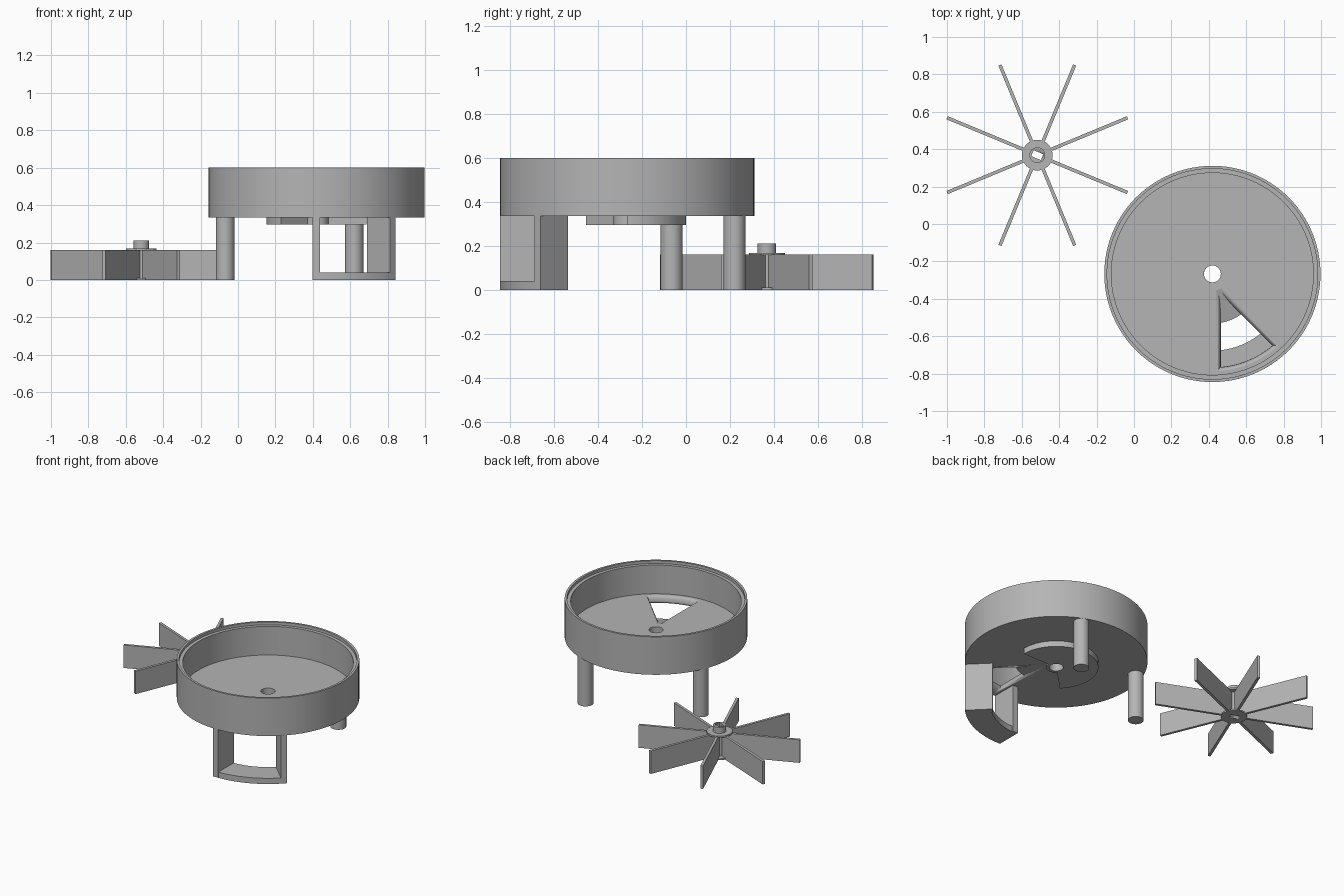
import bpy, bmesh, math
from mathutils import Vector

if "Cube" in bpy.data.objects:
    bpy.data.objects.remove(bpy.data.objects["Cube"])

CX, CY = 0.419, -0.267      # bowl centre
FX, FY = -0.517, 0.368      # paddle wheel centre
R = 0.578                   # bowl radius

grey = bpy.data.materials.new("plain grey")
grey.diffuse_color = (0.46, 0.46, 0.46, 1)
grey.use_nodes = True
grey.node_tree.nodes["Principled BSDF"].inputs["Base Color"].default_value = grey.diffuse_color


def finish(bm, name, loc=(0, 0, 0), smooth=True):
    bmesh.ops.recalc_face_normals(bm, faces=bm.faces)
    me = bpy.data.meshes.new(name)
    bm.to_mesh(me)
    bm.free()
    ob = bpy.data.objects.new(name, me)
    bpy.context.collection.objects.link(ob)
    ob.location = loc
    me.materials.append(grey)
    if smooth:
        bpy.ops.object.select_all(action='DESELECT')
        ob.select_set(True)
        bpy.context.view_layer.objects.active = ob
        bpy.ops.object.shade_smooth_by_angle(angle=math.radians(30))
    return ob


def loft(name, layers, loc):
    """Solid through a stack of outlines, each (z, [(x, y), ...])."""
    bm = bmesh.new()
    rings = [[bm.verts.new((x, y, z)) for x, y in pts] for z, pts in layers]
    n = len(rings[0])
    for a, b in zip(rings, rings[1:]):
        for i in range(n):
            j = (i + 1) % n
            bm.faces.new((a[i], a[j], b[j], b[i]))
    bm.faces.new(rings[0])
    bm.faces.new(rings[-1])
    return finish(bm, name, loc)


def prism(name, pts, z0, z1, loc):
    return loft(name, [(z0, pts), (z1, pts)], loc)


def lathe(name, profile, loc, steps=96):
    """Closed (radius, z) profile turned about the vertical axis."""
    bm = bmesh.new()
    rings = []
    for k in range(steps):
        a = 2 * math.pi * k / steps
        rings.append([bm.verts.new((r * math.cos(a), r * math.sin(a), z)) for r, z in profile])
    m = len(profile)
    for k in range(steps):
        a, b = rings[k], rings[(k + 1) % steps]
        for i in range(m):
            j = (i + 1) % m
            bm.faces.new((a[i], b[i], b[j], a[j]))
    return finish(bm, name, loc)


def tube(name, r0, r1, z0, z1, loc):
    return lathe(name, [(r0, z0), (r1, z0), (r1, z1), (r0, z1)], loc, 64)


def arc(r, a0, a1, n):
    return [(r * math.cos(math.radians(a0 + (a1 - a0) * i / n)),
             r * math.sin(math.radians(a0 + (a1 - a0) * i / n))) for i in range(n + 1)]


def sector(r0, r1, a0, a1, n):
    return arc(r0, a0, a1, n) + arc(r1, a1, a0, n)


def bar(angle, r0, r1, t):
    """Radial strip outline of width t."""
    a = math.radians(angle)
    d, s = Vector((math.cos(a), math.sin(a))), Vector((-math.sin(a), math.cos(a))) * t / 2
    return [tuple(p) for p in (d * r0 - s, d * r1 - s, d * r1 + s, d * r0 + s)]


def disc(r, n=48):
    return arc(r, 0, 360 - 360 / n, n - 1)


def cut(target, cutter):
    cutter.hide_render = True
    cutter.hide_set(True)
    mod = target.modifiers.new("cut", 'BOOLEAN')
    mod.object = cutter
    mod.solver = 'EXACT'
    bpy.context.view_layer.objects.active = target
    bpy.ops.object.modifier_apply(modifier="cut")
    bpy.data.objects.remove(cutter)


bowl_at = (CX, CY, 0)
fan_at = (FX, FY, 0)

# Bowl with stepped rim, floor and centre hole
bowl = lathe("bowl", [(0.045, 0.335), (R, 0.335), (R, 0.6), (0.563, 0.6), (0.563, 0.58),
                      (0.54, 0.58), (0.54, 0.38), (0.045, 0.38)], bowl_at)


# Rounded wedge opening through the floor
def opening(off, r_in, r_out):
    w0, w1 = (math.degrees(math.asin(off / r)) for r in (r_in, r_out))
    return arc(r_in, 270 + w0, 315 - w0, 12) + arc(r_out, 315 - w1, 270 + w1, 12)


layers = [(0.42, opening(0.02, 0.09, 0.52))]
for k in range(7):
    p = math.pi / 2 * k / 6
    s, c = math.sin(p), 1 - math.cos(p)
    layers.append((0.38 - 0.045 * c, opening(0.02 + 0.025 * s, 0.09 + 0.175 * c, 0.52 - 0.02 * s)))
layers.append((0.30, opening(0.045, 0.265, 0.50)))
cut(bowl, loft("opening_cutter", layers, bowl_at))

# Raised part-circle plate and boss under the floor
prism("under_plate", sector(0.046, 0.267, 0, 225, 60), 0.295, 0.337, bowl_at)
tube("under_boss", 0.045, 0.066, 0.295, 0.337, bowl_at)

# Chute: two radial walls and a curved bottom
for name, ang in (("chute_left_wall", 270), ("chute_right_wall", 315)):
    prism(name, bar(ang, 0.402, R, 0.04), 0, 0.337, bowl_at)
prism("chute_bottom", sector(0.41, R, 270, 315, 16), 0, 0.04, bowl_at)

# Two round legs
for name, ang in (("right_leg", 67.5), ("left_leg", 157.5)):
    a = math.radians(ang)
    prism(name, disc(0.05), 0, 0.337,
          (CX + 0.528 * math.cos(a), CY + 0.528 * math.sin(a), 0))

# Paddle wheel: shaft with a keyed hole, two flanges, eight blades
key = bar(-22.5, -0.028, 0.028, 0.034)
for name, r, z0, z1 in (("wheel_shaft", 0.042, 0, 0.21),
                        ("wheel_bottom_flange", 0.082, 0, 0.01),
                        ("wheel_top_flange", 0.082, 0.157, 0.168)):
    part = prism(name, disc(r), z0, z1, fan_at)
    cut(part, prism("key_cutter", key, -0.1, 0.4, fan_at))
for k in range(8):
    prism("wheel_blade", bar(22.5 + 45 * k, 0.036, 0.522, 0.018), 0, 0.16, fan_at)
